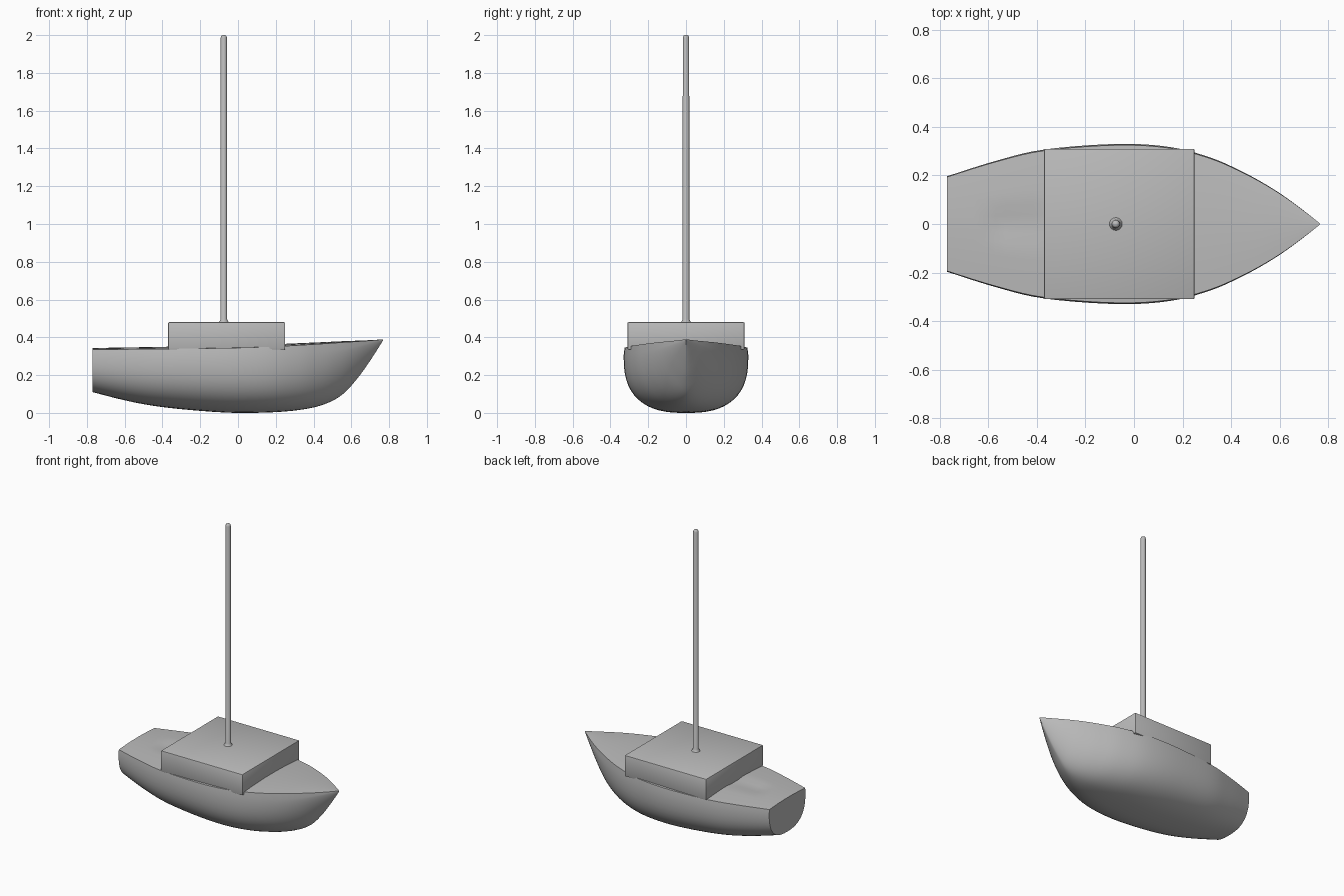
import bpy
import bmesh
from math import sin, cos, pi, radians, copysign
from mathutils import Vector

default_cube = bpy.data.objects.get("Cube")
if default_cube:
    bpy.data.objects.remove(default_cube, do_unlink=True)

# One flat grey for the whole boat
GREY = (0.5, 0.5, 0.5, 1)
paint = bpy.data.materials.new("plain grey")
paint.use_nodes = True
paint.diffuse_color = GREY
paint.node_tree.nodes["Principled BSDF"].inputs["Base Color"].default_value = GREY


def finish(name, bm, angle):
    """Turn a bmesh into a named, painted object with sharp edges kept."""
    bmesh.ops.recalc_face_normals(bm, faces=bm.faces)
    mesh = bpy.data.meshes.new(name)
    bm.to_mesh(mesh)
    bm.free()
    mesh.materials.append(paint)
    obj = bpy.data.objects.new(name, mesh)
    bpy.context.collection.objects.link(obj)
    bpy.ops.object.select_all(action="DESELECT")
    obj.select_set(True)
    bpy.context.view_layer.objects.active = obj
    bpy.ops.object.shade_smooth_by_angle(angle=radians(angle))
    return obj


def skin(bm, rings):
    """Join rings of points with quads and close both ends."""
    loops = [[bm.verts.new(p) for p in ring] for ring in rings]
    count = len(loops[0])
    for near, far in zip(loops, loops[1:]):
        for i in range(count):
            j = (i + 1) % count
            bm.faces.new((near[i], near[j], far[j], far[i]))
    bm.faces.new(loops[0])
    bm.faces.new(loops[-1])


def smooth_rows(rows, steps):
    """Catmull-Rom interpolation through the rows of a table."""
    last = len(rows) - 1
    for i in range(last):
        before, start, end, after = (
            Vector(rows[min(max(k, 0), last)]) for k in range(i - 1, i + 3))
        for s in range(steps):
            t = s / steps
            yield (start + (end - before) * t / 2
                   + (before * 2 - start * 5 + end * 4 - after) * t * t / 2
                   + (start * 3 - before - end * 3 + after) * t ** 3 / 2)
    yield Vector(rows[last])


# Hull stations: x, half beam, keel height, rail height, section fullness
STATIONS = [
    (-.77, .197, .11, .335, 2.6),
    (-.57, .26, .06, .337, 2.6),
    (-.37, .307, .027, .339, 2.6),
    (-.07, .33, .002, .343, 2.6),
    (.15, .317, .002, .349, 2.6),
    (.32, .272, .015, .358, 2.4),
    (.45, .214, .043, .366, 2.1),
    (.55, .159, .095, .373, 1.8),
    (.63, .107, .18, .378, 1.6),
    (.7, .055, .277, .383, 1.5),
    (.767, .002, .382, .389, 1.5),
]
DECK_COLUMNS = (.75, .5, .28, .13, 0, -.13, -.28, -.5, -.75)
HALF_STEPS = 14


def hull_ring(station):
    """Rounded section below, cambered deck above."""
    x, beam, keel, rail, fullness = station
    wide = rail - .12 * (rail - keel)
    power = 2 / fullness
    ring = []
    for k in range(-HALF_STEPS, HALF_STEPS + 1):
        a = k / HALF_STEPS * pi / 2
        y = copysign(abs(sin(a)) ** power, a) * beam
        ring.append((x, y, wide - (wide - keel) * max(cos(a), 0) ** power))
    edge = beam * .985
    ring.append((x, edge, rail))
    for u in DECK_COLUMNS:
        z = rail + .04 * beam * (1 - u * u)
        # shallow footwell behind the cabin
        if abs(u) < .2 and -.61 < x < -.36:
            z -= .007
        ring.append((x, u * edge, z))
    ring.append((x, -edge, rail))
    return ring


hull = bmesh.new()
skin(hull, [hull_ring(s) for s in smooth_rows(STATIONS, 5)])
finish("hull", hull, 40)

# Cabin block, slightly wider than the deck at its ends
cabin = bmesh.new()
bmesh.ops.create_cube(cabin, size=1)
bmesh.ops.scale(cabin, vec=(.62, .62, .145), verts=cabin.verts)
bmesh.ops.translate(cabin, vec=(-.06, 0, .4075), verts=cabin.verts)
bmesh.ops.bevel(cabin, geom=cabin.edges[:], offset=.006, segments=2,
                profile=.5, affect="EDGES")
finish("cabin", cabin, 40)

# Mast with a flared foot and a rounded tip
MAST_PROFILE = [(.03, .476), (.024, .483), (.018, .495),
                (.017, 1.985), (.013, 1.996), (.006, 2)]
SIDES = 16
mast = bmesh.new()
skin(mast, [[(-.075 + r * cos(2 * pi * i / SIDES), r * sin(2 * pi * i / SIDES), z)
             for i in range(SIDES)] for r, z in MAST_PROFILE])
finish("mast", mast, 50)
